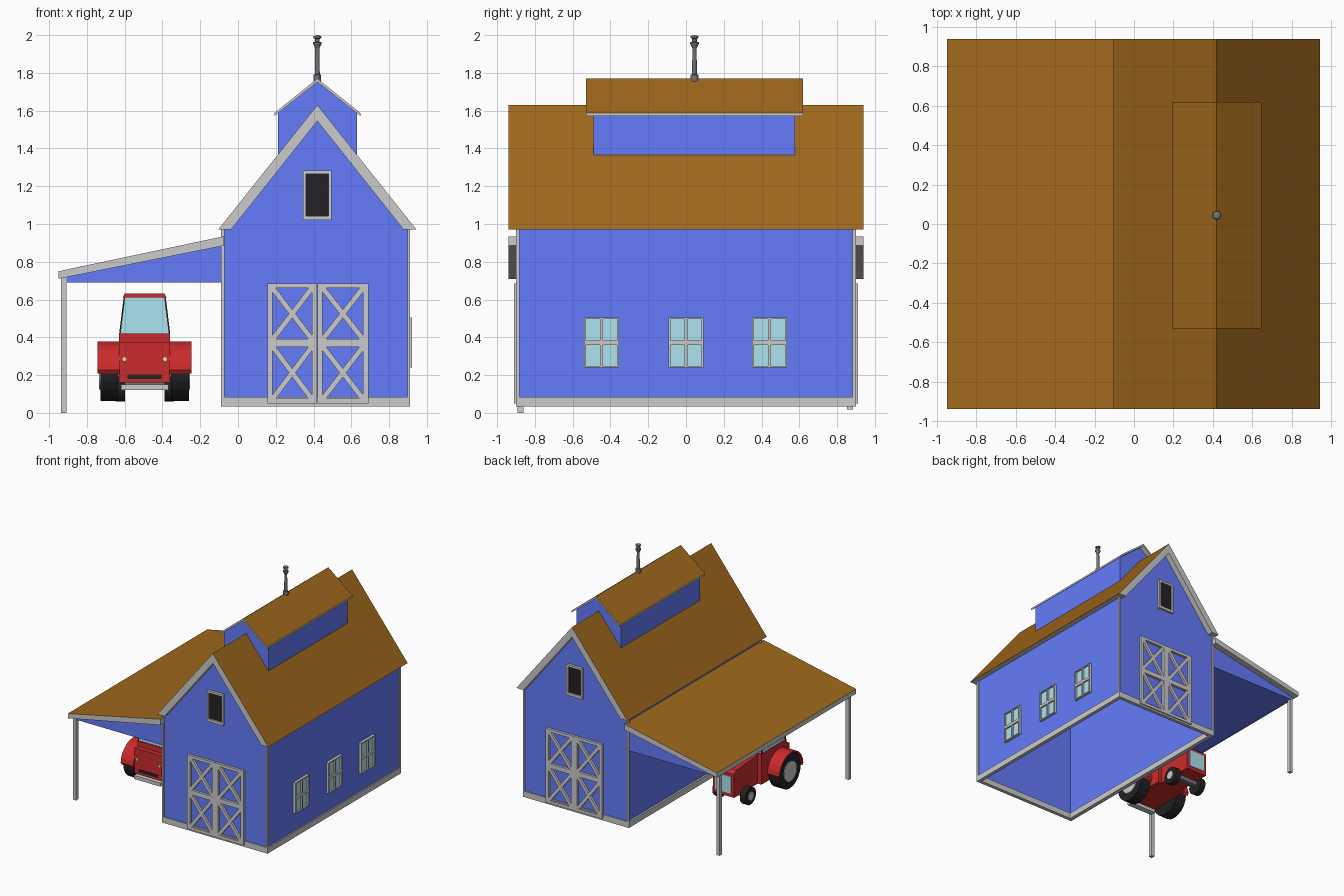
import bpy, bmesh
from math import cos, sin, pi
from mathutils import Vector

if "Cube" in bpy.data.objects:
    bpy.data.objects.remove(bpy.data.objects["Cube"])


def mat(name, r, g, b):
    m = bpy.data.materials.new(name)
    m.diffuse_color = (r, g, b, 1)
    m.use_nodes = True
    m.node_tree.nodes["Principled BSDF"].inputs["Base Color"].default_value = m.diffuse_color
    return m


BLUE = mat("blue", .13, .20, .96)
BROWN = mat("brown", .35, .138, .011)
RED = mat("red", .60, .024, .026)
GLASS = mat("glass", .42, .77, .87)
DARK = mat("dark", .016, .016, .018)
METAL = mat("metal", .17, .18, .19)
LAMP = mat("lamp", .95, .85, .22)
GREY = mat("grey", .8, .8, .8)


def finish(name, bm, *mats):
    bmesh.ops.recalc_face_normals(bm, faces=bm.faces)
    if len(mats) > 1:  # second material covers upward faces
        for f in bm.faces:
            f.normal_update()
            if f.normal.z > .3:
                f.material_index = 1
    me = bpy.data.meshes.new(name)
    bm.to_mesh(me)
    bm.free()
    for m in mats:
        me.materials.append(m)
    ob = bpy.data.objects.new(name, me)
    bpy.context.collection.objects.link(ob)
    return ob


def prism(name, pts, a, b, *mats, axis='y'):
    """Extrude a profile (horizontal, z) along y or x from a to b."""
    bm = bmesh.new()
    put = (lambda u, v, t: (u, t, v)) if axis == 'y' else (lambda u, v, t: (t, u, v))
    rings = [[bm.verts.new(put(u, v, t)) for u, v in pts] for t in (a, b)]
    n = len(pts)
    for r in rings:
        bm.faces.new(r)
    for i in range(n):
        j = (i + 1) % n
        bm.faces.new((rings[0][i], rings[0][j], rings[1][j], rings[1][i]))
    return finish(name, bm, *mats)


def box(name, x0, x1, y0, y1, z0, z1, m=GREY):
    return prism(name, [(x0, z0), (x1, z0), (x1, z1), (x0, z1)], y0, y1, m)


def beam(name, p, q, w, a, b, m=GREY):
    p, q = Vector(p), Vector(q)
    d = (q - p).normalized() * w / 2
    s = Vector((-d.y, d.x))
    return prism(name, [p + s, q + s, q - s, p - s], a, b, m)


def arc(cy, cz, r, n, a0=0, a1=2 * pi, closed=True):
    k = n if closed else n - 1
    return [(cy + r * cos(a0 + (a1 - a0) * i / k), cz + r * sin(a0 + (a1 - a0) * i / k))
            for i in range(n)]


C = .42  # barn centre line in x

# Barn walls: hollow, open underneath
walls = prism("barn_walls", [(-.075, .04), (.9, .04), (.9, .975), (C, 1.585), (-.075, .975)],
              -.89, .89, BLUE)
bm = bmesh.new()
bm.from_mesh(walls.data)
bm.faces.ensure_lookup_table()
bmesh.ops.delete(bm, geom=[f for f in bm.faces if f.calc_center_median().z < .05], context='FACES')
bm.to_mesh(walls.data)
bm.free()
mod = walls.modifiers.new("thickness", 'SOLIDIFY')
mod.thickness = .015

# Main roof
prism("main_roof", [(-.105, .97), (C, 1.63), (.945, .97), (.877, .97), (C, 1.545), (-.037, .97)],
      -.94, .94, GREY, BROWN)

# Base skirt and corner boards
for s in (-1, 1):
    ys = sorted((s * .87, s * .9))
    box("base_end", -.09, .91, *ys, .035, .085)
    xs = (.897, .91) if s > 0 else (-.09, -.072)
    bx = (.88, .91) if s > 0 else (-.09, -.055)
    box("base_side", *bx, -.87, .87, .035, .085)
    for t in (-1, 1):
        box("corner_board", *xs, *sorted((t * .882, t * .9)), .085, .97)

# Double doors and loft window on both gable ends
for s in (-1, 1):
    y = sorted((s * .888, s * .91))
    yb = sorted((s * .888, s * .909))
    for x0, x1 in ((.155, .4195), (.4205, .69)):
        for xa in (x0, x1 - .028):
            box("door_stile", xa, xa + .028, *y, .05, .685)
        for z0, z1 in ((.05, .075), (.35, .39), (.66, .685)):
            box("door_rail", x0 + .028, x1 - .028, *y, z0, z1)
        for z0, z1 in ((.07, .355), (.385, .665)):
            beam("door_brace", (x0 + .025, z0), (x1 - .025, z1), .028, *yb)
            beam("door_brace", (x0 + .025, z1), (x1 - .025, z0), .028, *yb)
    box("loft_opening", .36, .48, *sorted((s * .888, s * .896)), 1.04, 1.27, DARK)
    for x0, x1, z0, z1 in ((.345, .36, 1.02, 1.283), (.48, .495, 1.02, 1.283),
                           (.36, .48, 1.02, 1.043), (.36, .48, 1.265, 1.283)):
        box("loft_frame", x0, x1, *y, z0, z1)

# Side windows on the right wall
for y in (-.447, 0, .443):
    box("window_glass", .895, .908, y - .09, y + .09, .24, .505, GLASS)
    for a, b, z0, z1 in ((-.093, -.083, .24, .505), (.083, .093, .24, .505), (-.008, .008, .24, .505),
                         (-.083, .083, .24, .248), (-.083, .083, .36, .384), (-.083, .083, .497, .505)):
        box("window_bar", .897, .922, y + a, y + b, z0, z1)

# Ridge cupola
prism("cupola_walls", [(.212, 1.36), (.631, 1.36), (.631, 1.59), (C, 1.757), (.212, 1.59)], -.49, .577, BLUE)
prism("cupola_roof", [(.193, 1.588), (C, 1.77), (.648, 1.588), (.648, 1.572), (C, 1.752), (.193, 1.572)],
      -.53, .62, GREY, BROWN)

# Turned chimney pipe
bm = bmesh.new()
prof = [(0, 1.74), (.02, 1.74), (.02, 1.79), (.013, 1.793), (.011, 1.93), (.023, 1.955), (.023, 1.962),
        (.012, 1.965), (.012, 1.98), (.022, 1.985), (.02, 1.995), (0, 2)]
vs = [bm.verts.new((C + r, .045, z)) for r, z in prof]
es = [bm.edges.new(e) for e in zip(vs, vs[1:])]
bmesh.ops.spin(bm, geom=vs + es, cent=(C, .045, 0), axis=(0, 0, 1), angle=2 * pi, steps=12)
bmesh.ops.remove_doubles(bm, verts=bm.verts, dist=1e-4)
finish("chimney_pipe", bm, METAL)

# Lean-to roof, blue infill and posts
prism("lean_roof", [(-.95, .75), (-.075, .935), (-.075, .885), (-.95, .71)], -.94, .94, GREY, BROWN)
prism("lean_infill", [(-.92, .69), (-.078, .69), (-.078, .89), (-.92, .722)], -.89, .89, BLUE)
for y, z in ((-.875, 0), (.868, .018)):
    box("lean_post", -.937, -.908, y - .016, y + .016, z, .725)

# Tractor, tail toward the front of the barn
T = -.494
box("tractor_rear_body", T - .135, T + .135, -.5, -.12, .16, .375, RED)
box("tractor_cab_base", T - .135, T + .135, -.46, -.12, .375, .42, RED)
prism("tractor_hood", [(-.13, .16), (.2, .16), (.2, .36), (.17, .385), (-.13, .405)],
      T - .1, T + .1, RED, axis='x')
box("tractor_grille", T - .075, T + .075, .195, .206, .19, .335, GLASS)
prism("cab_glass", [(T - .132, .42), (T + .132, .42), (T + .108, .615), (T - .108, .615)], -.45, -.13, GLASS)
for s in (-1, 1):
    for y in (-.455, -.14):
        beam("cab_pillar", (T + s * .131, .42), (T + s * .107, .615), .008, y, y + .015, DARK)
prism("cab_roof", [(T - .115, .612), (T + .115, .612), (T + .105, .632), (T - .105, .632)], -.46, -.12, RED)
box("tail_slot", T - .09, T + .09, -.506, -.49, .18, .202, DARK)
box("tow_bar", T - .125, T + .125, -.52, -.47, .12, .15)
box("rear_axle", T - .2, T + .2, -.385, -.335, .19, .24, METAL)
box("front_axle", T - .12, T + .12, .04, .08, .125, .16, METAL)

for s in (-1, 1):
    bpy.ops.mesh.primitive_cylinder_add(vertices=12, radius=.013, depth=.015,
                                        location=(T + s * .107, -.503, .285), rotation=(pi / 2, 0, 0))
    bpy.context.object.name = "tail_lamp"
    bpy.context.object.data.materials.append(LAMP)
    # Fender arch, wheels and hubs
    prism("fender", arc(-.36, .215, .15, 13, -.05, pi + .05, False) + arc(-.36, .215, .163, 13, pi - .07, .07, False),
          T + s * .13, T + s * .249, RED, axis='x')
    prism("rear_tyre", arc(-.36, .21, .147, 20), T + s * .14, T + s * .235, DARK, axis='x')
    prism("rear_hub", arc(-.36, .21, .085, 16), T + s * .15, T + s * .241, GREY, axis='x')
    prism("front_tyre", arc(.055, .135, .074, 16), T + s * .105, T + s * .155, DARK, axis='x')
    prism("front_hub", arc(.055, .135, .036, 12), T + s * .11, T + s * .16, GREY, axis='x')
